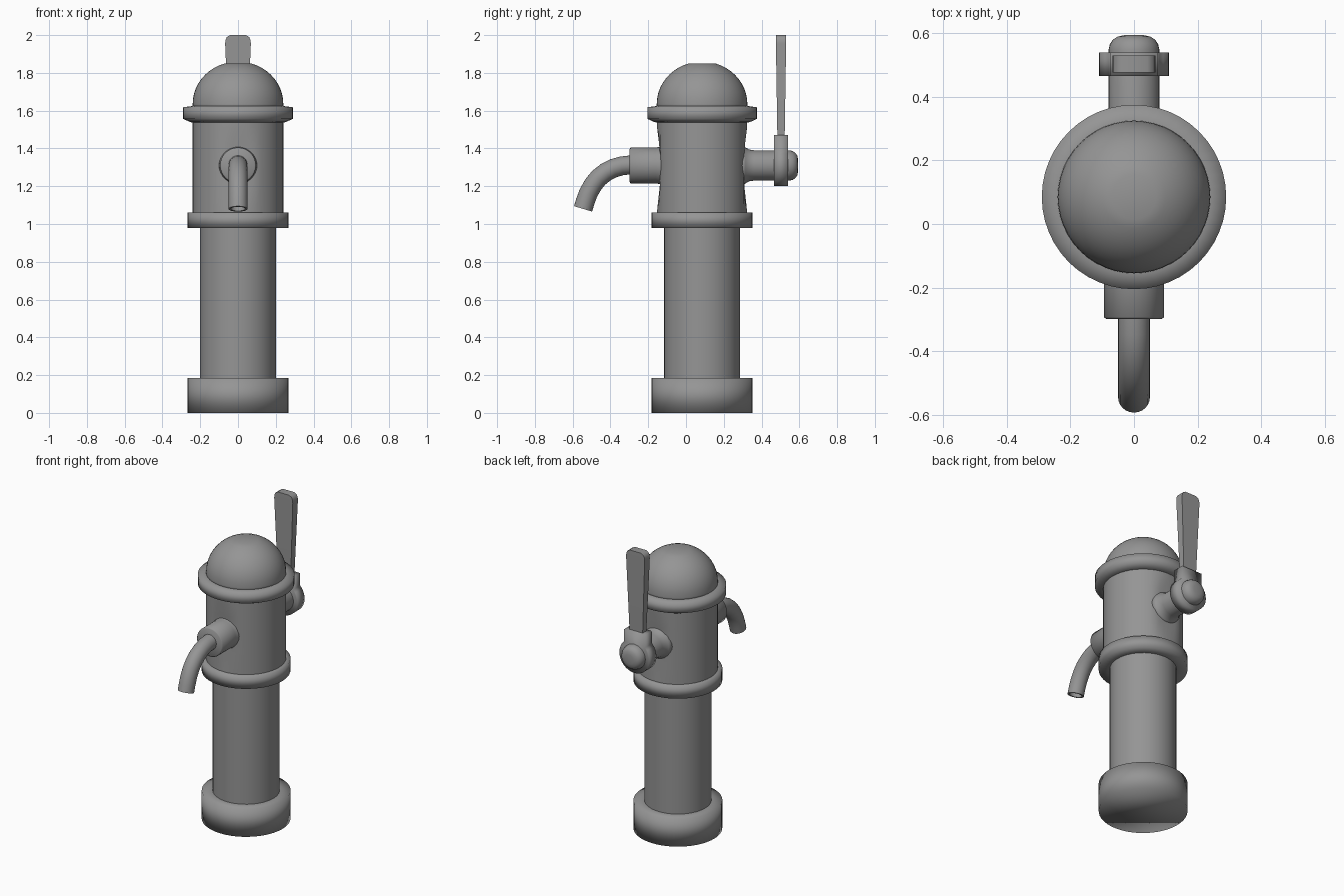
import bpy, bmesh, math
from mathutils import Vector

if "Cube" in bpy.data.objects:
    bpy.data.objects.remove(bpy.data.objects["Cube"])

CY, CZ = 0.085, 1.31   # post axis (y) and side fitting axis (z)

iron = bpy.data.materials.new("dark_iron")
iron.diffuse_color = (.3, .3, .3, 1)
iron.use_nodes = True
iron.node_tree.nodes["Principled BSDF"].inputs["Base Color"].default_value = iron.diffuse_color


def finish(name, bm, angle=35):
    bmesh.ops.remove_doubles(bm, verts=bm.verts, dist=1e-5)
    bmesh.ops.recalc_face_normals(bm, faces=bm.faces)
    me = bpy.data.meshes.new(name)
    bm.to_mesh(me)
    bm.free()
    me.materials.append(iron)
    ob = bpy.data.objects.new(name, me)
    bpy.context.collection.objects.link(ob)
    bpy.ops.object.select_all(action='DESELECT')
    ob.select_set(True)
    bpy.context.view_layer.objects.active = ob
    bpy.ops.object.shade_smooth_by_angle(angle=math.radians(angle))
    return ob


def loft(name, rings, angle=35):
    bm = bmesh.new()
    vr = [[bm.verts.new(p) for p in r] for r in rings]
    n = len(vr[0])
    for a, b in zip(vr, vr[1:]):
        for i in range(n):
            j = (i + 1) % n
            bm.faces.new((a[i], a[j], b[j], b[i]))
    bm.faces.new(vr[0])
    bm.faces.new(vr[-1])
    return finish(name, bm, angle)


def ring_z(r, z, n=48, limit=9):
    out = []
    for i in range(n):
        a = math.tau * i / n
        y = max(-limit, min(limit, r * math.sin(a)))
        out.append((r * math.cos(a), CY + y, z))
    return out


def ring_y(r, y, n=32):
    return [(r * math.cos(math.tau * i / n), y, CZ + r * math.sin(math.tau * i / n)) for i in range(n)]


# Upright post parts; the softly shaded collars blend over their edges
loft("base", [ring_z(r, z) for r, z in [(.267, 0), (.267, .185), (.2, .185)]], 180)
loft("column", [ring_z(.201, z) for z in (.17, .99)])
loft("lower_flange", [ring_z(r, z) for r, z in [(.2, .98), (.267, .98), (.267, 1.06), (.238, 1.062)]], 180)

# Pump body, slightly flattened where the fittings join
loft("body", [ring_z(.24, z, limit=l) for z, l in
              [(1.05, 9), (1.07, .238), (1.2, .224), (1.31, .22), (1.42, .227), (1.51, .238), (1.56, 9)]])

# Rim and domed cap with a small flat top
loft("upper_rim", [ring_z(r, z) for r, z in
                   [(.238, 1.537), (.255, 1.54), (.29, 1.557), (.29, 1.618), (.238, 1.625)]], 180)
dome = [(.24, 1.61), (.24, 1.635)]
for i in range(1, 11):
    a = math.radians(73) * i / 10
    dome.append((.24 * math.cos(a), 1.635 + .225 * math.sin(a)))
loft("dome_cap", [ring_z(r, z) for r, z in dome], 180)

# Spout collar
loft("spout_collar", [ring_y(r, y) for r, y in
                      [(.105, -.12), (.098, -.14), (.095, -.16), (.095, -.293), (.088, -.298)]], 180)

# Bent hollow spout
ctrl = [(-.28, 1.314), (-.34, 1.308), (-.385, 1.295), (-.425, 1.274), (-.462, 1.245), (-.492, 1.208),
        (-.516, 1.165), (-.533, 1.12), (-.545, 1.08)]
path = [Vector((0, y, z)) for y, z in ctrl]
side = Vector((1, 0, 0))


def tube_ring(i, r, n=24):
    t = (path[min(i + 1, len(path) - 1)] - path[max(i - 1, 0)]).normalized()
    up = t.cross(side)
    return [path[i] + r * (math.cos(math.tau * k / n) * side + math.sin(math.tau * k / n) * up) for k in range(n)]


last = len(path) - 1
loft("spout", [tube_ring(i, .05) for i in range(last + 1)] +
     [tube_ring(i, .038) for i in range(last, last - 4, -1)])

# Rear axle with rounded end
loft("axle", [ring_y(r, y) for r, y in
              [(.115, .29), (.095, .315), (.084, .335), (.08, .36), (.08, .548), (.076, .565),
               (.066, .58), (.052, .589), (.03, .594)]], 180)

# Handle bracket: round below, square shoulders on top
outline = [(-.075, 1.47)]
for i in range(25):
    a = math.radians(135 + 270 * i / 24)
    outline.append((.11 * math.cos(a), CZ + .11 * math.sin(a)))
outline.append((.075, 1.47))
loft("handle_bracket", [[(x, y, z) for x, z in outline] for y in (.466, .54)], 180)

# Lever widening upwards with a rounded top
levels = [(.047, .019, 1.44), (.068, .027, 1.955), (.066, .027, 1.975), (.059, .027, 1.99), (.042, .027, 2.0)]
loft("handle_lever", [[(-w, .503 - t, z), (w, .503 - t, z), (w, .503 + t, z), (-w, .503 + t, z)]
                      for w, t, z in levels])
